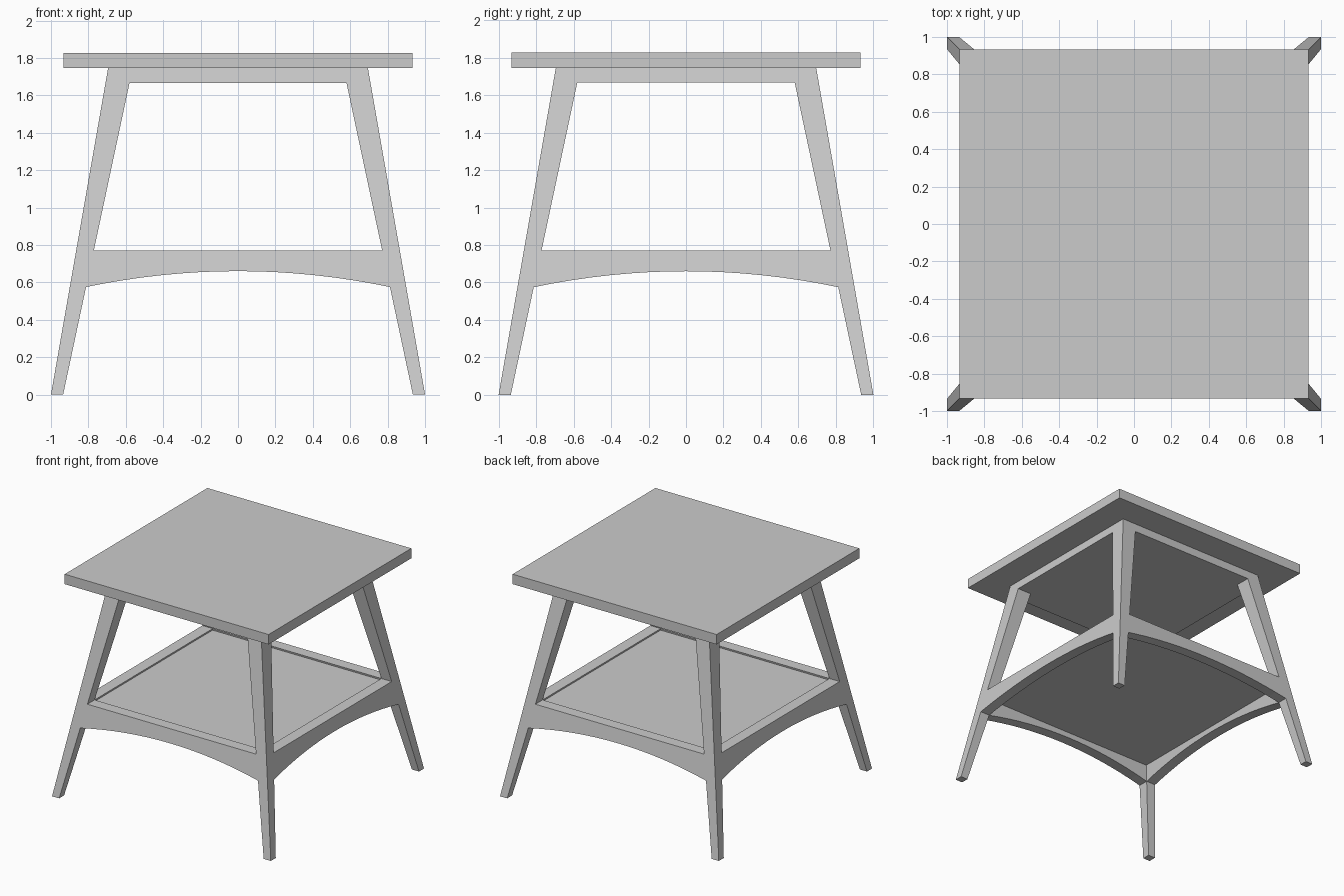
import bpy, bmesh, math
from mathutils import Matrix

if "Cube" in bpy.data.objects:
    bpy.data.objects.remove(bpy.data.objects["Cube"])

# Splayed frame: distance of the outer and inner faces from the centre at height z
def outer(z): return 1.0 - 0.175 * z
def inner(z): return 0.935 - 0.213 * z

def loft(name, rings, turn=0.0):
    """Skin a list of equal vertex rings, cap both ends, rotate about z."""
    bm = bmesh.new()
    loops = [[bm.verts.new(p) for p in r] for r in rings]
    n = len(loops[0])
    for a, b in zip(loops, loops[1:]):
        for i in range(n):
            j = (i + 1) % n
            bm.faces.new((a[i], a[j], b[j], b[i]))
    bm.faces.new(loops[0][::-1])
    bm.faces.new(loops[-1])
    bmesh.ops.recalc_face_normals(bm, faces=bm.faces)
    bmesh.ops.rotate(bm, verts=bm.verts, matrix=Matrix.Rotation(turn, 3, 'Z'))
    me = bpy.data.meshes.new(name)
    bm.to_mesh(me)
    bm.free()
    ob = bpy.data.objects.new(name, me)
    bpy.context.collection.objects.link(ob)
    return ob

def square(a, b, z):
    """Square ring spanning a..b in x and y."""
    return [(a, a, z), (b, a, z), (b, b, z), (a, b, z)]

def slab(name, r0, z0, r1, z1):
    return loft(name, [square(-r0, r0, z0), square(-r1, r1, z1)])

TOP, APRON = 1.745, 1.667
RAIL_TOP, ARCH_MID, ARCH_END = 0.77, 0.66, 0.575

# Table top, apron block below it, and the lower shelf panel
slab("table_top", 0.932, TOP, 0.932, 1.827)
slab("apron", outer(APRON), APRON, outer(TOP), TOP)
slab("shelf", inner(0.70), 0.70, inner(0.755), 0.755)

# Arched rail cross-sections along x, running between the legs
STEPS = 16
half = inner(ARCH_END)
sections = []
for i in range(STEPS + 1):
    t = -1 + 2 * i / STEPS
    zb = ARCH_MID - (ARCH_MID - ARCH_END) * t * t
    xb, xt = t * half, t * inner(RAIL_TOP)
    sections.append([(xb, -outer(zb), zb), (xb, -inner(zb), zb),
                     (xt, -inner(RAIL_TOP), RAIL_TOP), (xt, -outer(RAIL_TOP), RAIL_TOP)])

# Four tapered splayed legs and four rails
for k, (leg, rail) in enumerate([("back_right", "front"), ("back_left", "right"),
                                 ("front_left", "back"), ("front_right", "left")]):
    turn = k * math.pi / 2
    loft(leg + "_leg", [square(inner(z), outer(z), z) for z in (0, APRON)], turn)
    loft(rail + "_rail", sections, turn)
